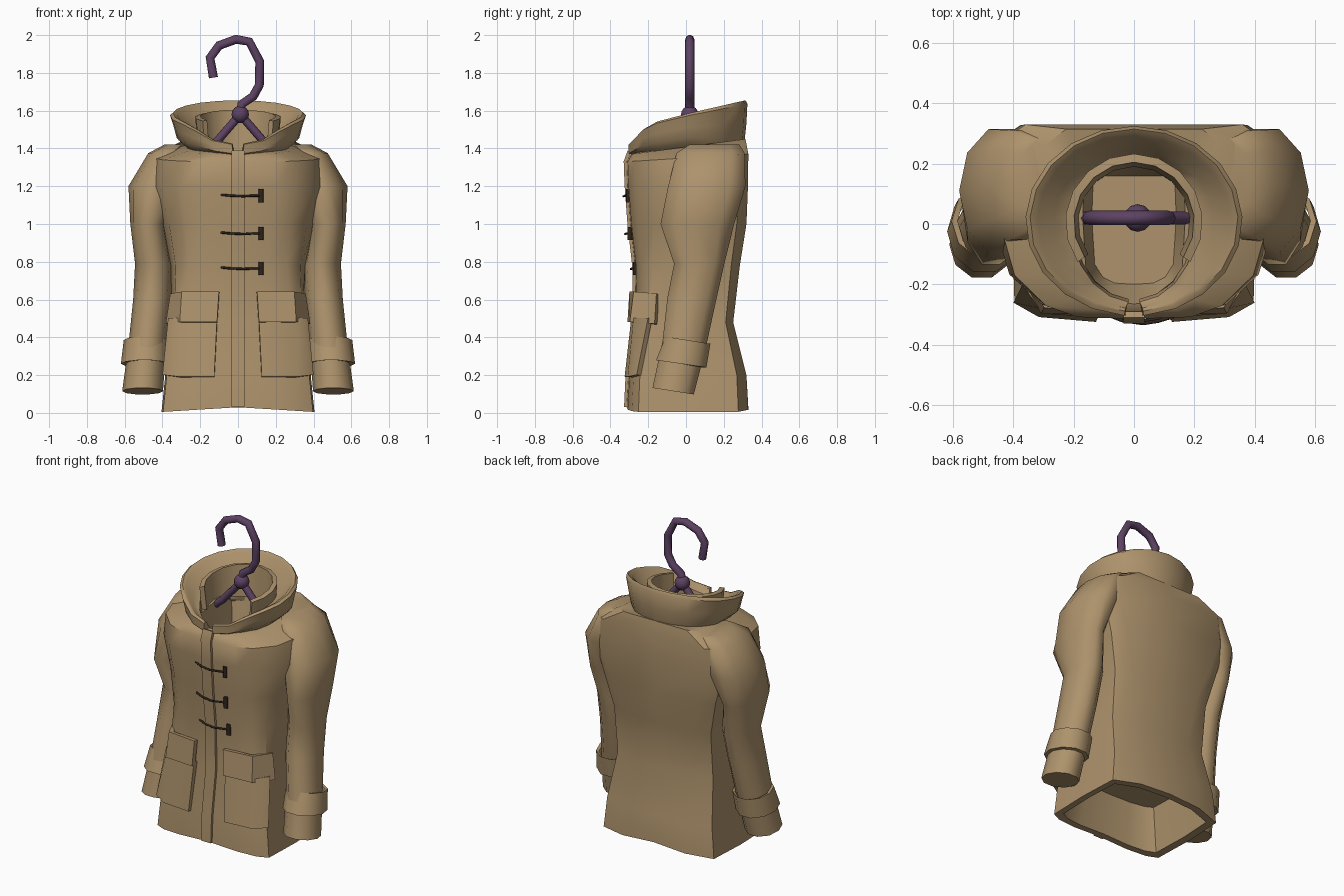
import bpy, bmesh
from math import sin, cos, pi, radians

if "Cube" in bpy.data.objects:
    bpy.data.objects.remove(bpy.data.objects["Cube"])


def material(name, rgb):
    m = bpy.data.materials.new(name)
    m.diffuse_color = (*rgb, 1)
    m.use_nodes = True
    m.node_tree.nodes["Principled BSDF"].inputs["Base Color"].default_value = m.diffuse_color
    return m


CLOTH = material("tan_cloth", (0.42, 0.29, 0.15))
PURPLE = material("purple_plastic", (0.11, 0.055, 0.125))
DARK = material("dark_cord", (0.03, 0.018, 0.012))


def loft(name, rows, mat=CLOTH, closed=True, caps=False, thick=0, angle=40):
    """Skin a list of point rows; optionally close the rows, cap the ends, add thickness."""
    bm = bmesh.new()
    vs = [[bm.verts.new(p) for p in r] for r in rows]
    n = len(rows[0])
    for a, b in zip(vs, vs[1:]):
        for i in range(n if closed else n - 1):
            j = (i + 1) % n
            bm.faces.new((a[i], a[j], b[j], b[i]))
    if caps:
        bm.faces.new(vs[0])
        bm.faces.new(vs[-1])
    bmesh.ops.recalc_face_normals(bm, faces=bm.faces)
    me = bpy.data.meshes.new(name)
    bm.to_mesh(me)
    bm.free()
    me.materials.append(mat)
    ob = bpy.data.objects.new(name, me)
    bpy.context.collection.objects.link(ob)
    bpy.ops.object.select_all(action='DESELECT')
    ob.select_set(True)
    bpy.context.view_layer.objects.active = ob
    if thick:
        mod = ob.modifiers.new("thickness", 'SOLIDIFY')
        mod.thickness = thick
        mod.offset = 0
        bpy.ops.object.modifier_apply(modifier=mod.name)
    bpy.ops.object.shade_smooth_by_angle(angle=radians(angle))
    return ob


def tube(name, pts, radius, mat):
    cu = bpy.data.curves.new(name, 'CURVE')
    cu.dimensions = '3D'
    cu.bevel_depth = radius
    cu.bevel_resolution = 2
    cu.use_fill_caps = True
    sp = cu.splines.new('POLY')
    sp.points.add(len(pts) - 1)
    for q, p in zip(sp.points, pts):
        q.co = (*p, 1)
    cu.materials.append(mat)
    ob = bpy.data.objects.new(name, cu)
    bpy.context.collection.objects.link(ob)
    return ob


# Coat body: rings from the hem lining, round the hem, up to the neck hole and down inside.
# r blends the boxy hem (0) into the rounder chest (1); sag drops the sides of the hem.
def body_ring(zf, zb, hx, yf, yb, r, sag=0):
    half = [(0, 1), (.5 - .08 * r, .98), (.82 - .17 * r, .91 - .05 * r), (.98 - .1 * r, .8 - .26 * r)]
    half = [(x * hx, y * yf) for x, y in half] + [
        (hx, .02), (.97 * hx, .84 * yb), ((.55 + .25 * r) * hx, yb), (0, yb)]
    pts = half + [(-x, y) for x, y in half[-2:0:-1]]
    return [(x, y, zf + (zb - zf) * (y - yf) / (yb - yf) - sag * abs(x) / hx) for x, y in pts]


loft("coat_body", [body_ring(*p) for p in [
    (.28, .28, .31, -.23, .23, 0), (.03, .03, .36, -.275, .285, 0, .02),
    (.03, .03, .405, -.315, .33, 0, .025), (.20, .20, .385, -.305, .32, 0),
    (.48, .48, .35, -.265, .25, .1), (.78, .78, .355, -.27, .285, .5),
    (1.0, 1.0, .41, -.295, .32, .9), (1.2, 1.2, .47, -.31, .328, 1),
    (1.33, 1.37, .45, -.315, .33, 1), (1.37, 1.45, .30, -.29, .315, .8),
    (1.38, 1.43, .17, -.265, .20, .5), (1.22, 1.22, .14, -.20, .16, .5)]], caps=True, angle=45)


# Sleeves and cuffs
def oval(z, cx, cy, rx, ry, tilt=0, n=10):
    return [(cx + rx * cos(2 * pi * i / n), cy + ry * sin(2 * pi * i / n),
             z - tilt * sin(2 * pi * i / n)) for i in range(n)]


def side(rows, s):
    return [[(x * s, y, z) for x, y, z in r] for r in rows]


SLEEVE = [oval(*r) for r in [
    (1.42, .32, .15, .07, .14), (1.375, .38, .13, .095, .19),
    (1.20, .44, .11, .14, .215), (1.0, .475, .06, .095, .205),
    (.79, .445, .07, .10, .14), (.60, .455, .03, .10, .135, .01),
    (.36, .48, -.01, .10, .12, .02), (.115, .505, -.068, .108, .115, .018)]]
CUFF = [oval(*r) for r in [
    (.38, .485, .01, .10, .115, .02), (.385, .485, .01, .12, .125, .02),
    (.26, .495, -.025, .125, .14, .02), (.26, .495, -.025, .10, .115, .02)]]

# Pockets with flaps, wrapping onto the coat sides
FLAP = [[(.10, -.285, .64), (.29, -.265, .64), (.345, -.15, .63)],
        [(.11, -.295, .48), (.30, -.285, .48), (.37, -.16, .47)]]
POCKET = [[(.11, -.275, .50), (.31, -.265, .50), (.36, -.19, .50)],
          [(.125, -.31, .19), (.31, -.295, .19), (.39, -.25, .20)]]

for s, tag in ((1, "left"), (-1, "right")):
    loft(tag + "_sleeve", side(SLEEVE, s), caps=True, angle=55)
    loft(tag + "_cuff", side(CUFF, s), angle=45)
    loft(tag + "_pocket_flap", side(FLAP, s), closed=False, thick=.03)
    loft(tag + "_pocket", side(POCKET, s), closed=False, thick=.03)

# Button placket down the front
loft("placket", [[(-.035, y, z), (.035, y, z)] for y, z in [
    (-.318, .03), (-.31, .20), (-.27, .48), (-.275, .78), (-.30, 1.0),
    (-.315, 1.2), (-.32, 1.33), (-.30, 1.385)]], closed=False, thick=.02)


# Collar: rolled wall around an arc, low at the front and high at the back
def lerp_table(t, table):
    for (a, u), (b, v) in zip(table, table[1:]):
        if t <= b:
            return u + (v - u) * max(0, (t - a) / (b - a))
    return table[-1][1]


TOP = [(-1, 1.425), (-.88, 1.46), (-.7, 1.53), (0, 1.585), (1, 1.655)]
BASE = [(-1, 1.365), (-.8, 1.40), (0, 1.44), (1, 1.41)]


def collar_row(a):
    c, s = cos(a), sin(a)
    lo, hi = lerp_table(s, BASE), lerp_table(s, TOP)
    # x radius, back radius, front radius, share of height
    prof = [(.24, .24, .26, -.45), (.29, .28, .29, -.1), (.325, .30, .315, .12), (.34, .31, .315, .5),
            (.36, .315, .315, .92), (.345, .305, .30, 1), (.32, .28, .29, .92),
            (.265, .24, .28, .5), (.21, .21, .27, .35), (.20, .20, .26, -.2)]
    return [(rx * c, .01 + (rb if s > 0 else rf) * s, lo + (hi - lo) * k) for rx, rb, rf, k in prof]


gap = radians(5)
N = 20
loft("collar", [collar_row(-pi / 2 + gap + (2 * pi - 2 * gap) * i / N) for i in range(N + 1)],
     caps=True)


# Inner neck band, open at the front
def band_row(a):
    c, s = cos(a), sin(a)
    top = 1.565 + .035 * s
    return [(r * c, r * s + .005, z) for r, z in
            [(.215, 1.40), (.228, top), (.20, top + .005), (.185, 1.40)]]


loft("inner_neck_band", [band_row(radians(-35 + 250 * i / 12)) for i in range(13)], caps=True)

# Toggle fastenings: cord loop and peg
for i, (z, y) in enumerate([(1.15, -.31), (.95, -.302), (.765, -.272)]):
    tube(f"toggle_cord_{i}", [(-.09, y + .01, z + .005), (-.04, y - .01, z), (.03, y - .02, z - .003),
                              (.08, y - .012, z), (.12, y, z)], .006, DARK)
    bpy.ops.mesh.primitive_cylinder_add(vertices=8, radius=.013, depth=.07,
                                        location=(.122, y + .005, z))
    peg = bpy.context.object
    peg.name = f"toggle_peg_{i}"
    peg.data.materials.append(DARK)
    bpy.ops.object.shade_smooth_by_angle(angle=radians(50))

# Hanger: hook, ball and two arms running into the shoulders
HY = .02
tube("hanger_hook", [(x, HY, z) for x, z in [
    (-.13, 1.775), (-.148, 1.88), (-.10, 1.945), (-.01, 1.978), (.06, 1.965), (.115, 1.86),
    (.113, 1.735), (.08, 1.675), (.02, 1.635), (.012, 1.58)]], .024, PURPLE)
bpy.ops.mesh.primitive_uv_sphere_add(segments=12, ring_count=8, radius=.046, location=(.012, HY, 1.58))
ball = bpy.context.object
ball.name = "hanger_ball"
ball.data.materials.append(PURPLE)
bpy.ops.object.shade_smooth()
for s, tag in ((1, "left"), (-1, "right")):
    tube(tag + "_hanger_arm", [(.012, HY, 1.58), (.012 + .13 * s, HY, 1.43), (.30 * s, HY, 1.28)],
         .022, PURPLE)
